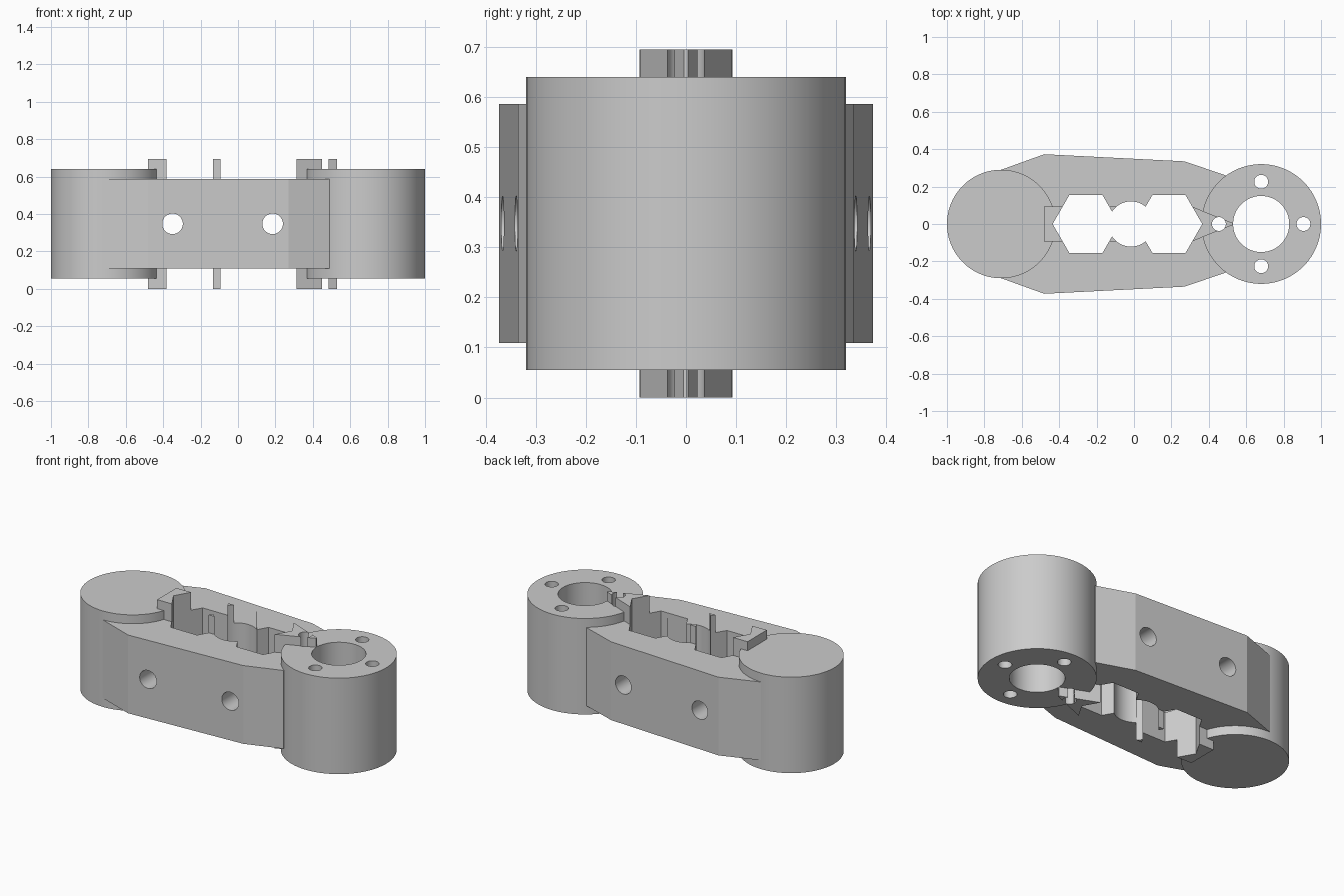
import bpy, bmesh, math
from math import cos, sin, pi

cube = bpy.data.objects.get("Cube")
if cube:
    bpy.data.objects.remove(cube)

grey = bpy.data.materials.new("plain grey")
grey.use_nodes = True
grey.diffuse_color = (0.6, 0.6, 0.6, 1)
grey.node_tree.nodes["Principled BSDF"].inputs["Base Color"].default_value = (0.6, 0.6, 0.6, 1)

MID = 0.3475  # height of the plane of symmetry


def prism(name, outline, height):
    """Extrude a flat outline, centred on the middle plane."""
    bm = bmesh.new()
    low = [bm.verts.new((x, y, MID - height / 2)) for x, y in outline]
    face = bm.faces.new(low)
    ext = bmesh.ops.extrude_face_region(bm, geom=[face])
    top = [v for v in ext["geom"] if isinstance(v, bmesh.types.BMVert)]
    bmesh.ops.translate(bm, verts=top, vec=(0, 0, height))
    bmesh.ops.recalc_face_normals(bm, faces=bm.faces)
    mesh = bpy.data.meshes.new(name)
    bm.to_mesh(mesh)
    bm.free()
    mesh.materials.append(grey)
    obj = bpy.data.objects.new(name, mesh)
    bpy.context.collection.objects.link(obj)
    return obj


def ring(x, y, r, sides=96):
    return [(x + r * cos(2 * pi * i / sides), y + r * sin(2 * pi * i / sides))
            for i in range(sides)]


def mirrored(points):
    """Close a half outline by mirroring it across y = 0."""
    return points + [(x, -y) for x, y in reversed(points) if y]


# Solid parts
link_body = prism("link_body", mirrored(
    [(-0.71, 0.29), (-0.48, 0.373), (0.27, 0.335), (0.49, 0.26)]), 0.477)
solid_boss = prism("solid_boss", ring(-0.71, 0, 0.29), 0.585)
bored_boss = prism("bored_boss", ring(0.68, 0, 0.32), 0.585)
centre_rib = prism("centre_rib", mirrored(
    [(-0.48, 0.093), (0.31, 0.093), (0.54, 0)]), 0.695)
parts = [link_body, solid_boss, bored_boss, centre_rib]

# Cutters: two hexagonal pockets, a round pocket, the bore and bolt holes
cutters = [prism("pocket_cutter", ring(x, 0, 0.178, 6), 2) for x in (-0.257, 0.187)]
cutters.append(prism("round_pocket_cutter", ring(-0.016, 0, 0.121), 2))
cutters.append(prism("bore_cutter", ring(0.68, 0, 0.15), 2))
for i in range(4):
    a = i * pi / 2
    cutters.append(prism("bolt_hole_cutter", ring(
        0.68 + 0.226 * cos(a), 0.226 * sin(a), 0.037, 48), 2))

# Cross holes run front to back
for x in (-0.35, 0.185):
    hole = prism("cross_hole_cutter", ring(x, 0, 0.055, 48), 2)
    for v in hole.data.vertices:
        v.co.y, v.co.z = MID - v.co.z, MID + v.co.y
    cutters.append(hole)

for c in cutters:
    c.hide_render = True

for part in parts:
    bpy.ops.object.select_all(action='DESELECT')
    bpy.context.view_layer.objects.active = part
    part.select_set(True)
    for c in cutters:
        mod = part.modifiers.new("cut", 'BOOLEAN')
        mod.operation = 'DIFFERENCE'
        mod.solver = 'EXACT'
        mod.object = c
        bpy.ops.object.modifier_apply(modifier=mod.name)
    bpy.ops.object.shade_smooth_by_angle(angle=math.radians(15))

for c in cutters:
    bpy.data.objects.remove(c)
